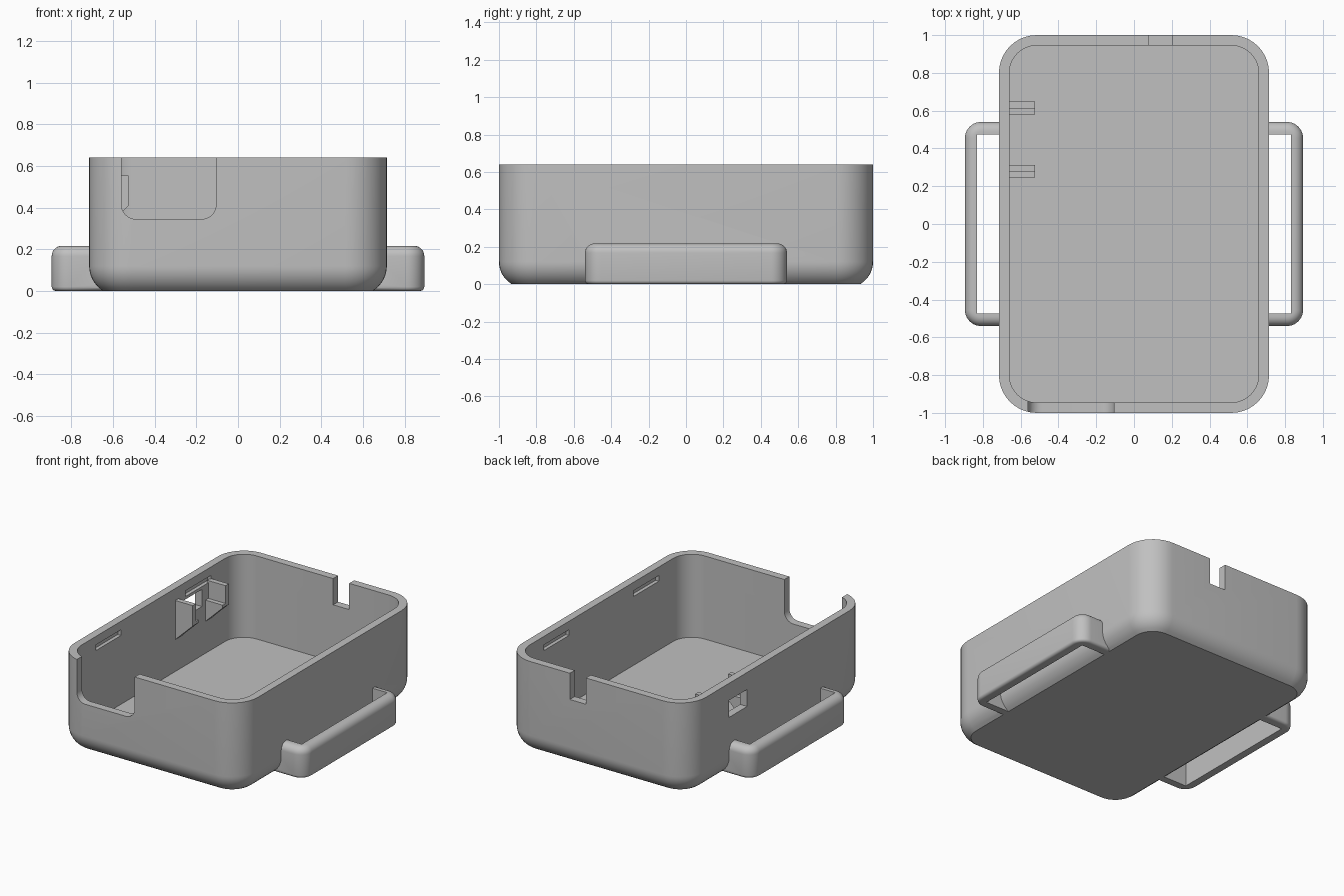
import bpy
import bmesh
import math
from mathutils import Matrix

cube = bpy.data.objects.get("Cube")
if cube:
    bpy.data.objects.remove(cube, do_unlink=True)

grey = bpy.data.materials.new("light_grey_plastic")
grey.use_nodes = True
GREY = (0.53, 0.53, 0.53, 1)
grey.diffuse_color = GREY
shader = next(n for n in grey.node_tree.nodes if n.type == 'BSDF_PRINCIPLED')
shader.inputs["Base Color"].default_value = GREY


def finish(name, bm):
    bmesh.ops.recalc_face_normals(bm, faces=bm.faces)
    mesh = bpy.data.meshes.new(name)
    bm.to_mesh(mesh)
    bm.free()
    mesh.materials.append(grey)
    obj = bpy.data.objects.new(name, mesh)
    bpy.context.collection.objects.link(obj)
    return obj


def rounded_loop(hx, hy, r, steps=10):
    """Outline of a rounded rectangle."""
    pts = []
    for quarter, (sx, sy) in enumerate([(1, 1), (-1, 1), (-1, -1), (1, -1)]):
        for i in range(steps + 1):
            a = (quarter + i / steps) * math.pi / 2
            pts.append((sx * (hx - r) + r * math.cos(a), sy * (hy - r) + r * math.sin(a)))
    return pts


def rounded_solid(name, hx, hy, r, levels, matrix=Matrix()):
    """Solid through rounded rectangles, each level being (inset, z)."""
    bm = bmesh.new()
    rings = [[bm.verts.new((x, y, z)) for x, y in rounded_loop(hx - d, hy - d, r - d)]
             for d, z in levels]
    for low, high in zip(rings, rings[1:]):
        for i in range(len(low)):
            j = (i + 1) % len(low)
            bm.faces.new((low[i], low[j], high[j], high[i]))
    bm.faces.new(rings[0])
    bm.faces.new(rings[-1])
    bm.transform(matrix)
    return finish(name, bm)


def box(name, xs, ys, zs):
    bm = bmesh.new()
    bmesh.ops.create_cube(bm, size=1)
    for v in bm.verts:
        v.co = [(a + b) / 2 + c * (b - a) for c, (a, b) in zip(v.co, (xs, ys, zs))]
    return finish(name, bm)


def combine(target, tool, operation):
    mod = target.modifiers.new("combine", 'BOOLEAN')
    mod.operation = operation
    mod.solver = 'EXACT'
    mod.object = tool
    bpy.ops.object.select_all(action='DESELECT')
    bpy.context.view_layer.objects.active = target
    target.select_set(True)
    bpy.ops.object.modifier_apply(modifier=mod.name)
    bpy.data.objects.remove(tool, do_unlink=True)


# Tray body, with a curved lower edge
HEIGHT, CURVE, RISE = 0.64, 0.14, 0.12
levels = []
for i in range(9):
    h = RISE * (1 - i / 8)
    levels.append((CURVE - math.sqrt(CURVE ** 2 - h ** 2), RISE - h))
levels.append((0, HEIGHT))
body = rounded_solid("tray_body", 0.715, 1.0, 0.2, levels)

# Side handles, cut from one slab with a rounded top edge
R, TOP, B = 0.05, 0.217, 0.02
slab = [(B * (1 - math.sin(a)), B * (1 - math.cos(a)))
        for a in (math.pi / 2 * i / 4 for i in range(5))]
slab += [(R * (1 - math.cos(a)), TOP - R + R * math.sin(a))
         for a in (math.pi / 2 * i / 8 for i in range(9))]
handles = rounded_solid("handles", 0.895, 0.54, 0.085, slab)
for side in (-1, 1):
    hole = box("handle_hole", sorted((side * 0.5, side * 0.83)), (-0.475, 0.475), (-0.1, 0.4))
    combine(handles, hole, 'DIFFERENCE')
combine(body, handles, 'UNION')

# Hollow inside
cavity = rounded_solid("cavity", 0.66, 0.945, 0.145, [(0, 0.055), (0, 0.9)])
combine(body, cavity, 'DIFFERENCE')

# Front opening with rounded lower corners
turn = Matrix.Translation((-0.3325, 0, 0.745)) @ Matrix.Rotation(math.pi / 2, 4, 'X')
opening = rounded_solid("front_opening", 0.2275, 0.4, 0.07, [(0, 0.8), (0, 1.2)], turn)
combine(body, opening, 'DIFFERENCE')

# Cable notch in the back wall and port window in the right wall
combine(body, box("back_notch", (0.08, 0.205), (0.9, 1.1), (0.455, 0.8)), 'DIFFERENCE')
combine(body, box("port_window", (-0.8, -0.6), (0.34, 0.54), (0.4, 0.52)), 'DIFFERENCE')

# Shallow lid slots inside both long walls
for side in (-1, 1):
    for y in (-0.5, 0.5):
        slot = box("lid_slot", sorted((side * 0.6, side * 0.685)),
                   (y - 0.14, y + 0.14), (0.54, 0.58))
        combine(body, slot, 'DIFFERENCE')

bpy.ops.object.select_all(action='DESELECT')
body.select_set(True)
bpy.context.view_layer.objects.active = body
bpy.ops.object.shade_smooth_by_angle(angle=math.radians(30))


# Board supports: a tall cheek and a lower ledge, both with a sloped underside
def bracket(name, top, y0, y1):
    bm = bmesh.new()
    profile = [(-0.67, top), (-0.525, top), (-0.525, 0.41), (-0.67, 0.27)]
    face = bm.faces.new([bm.verts.new((x, y0, z)) for x, z in profile])
    out = bmesh.ops.extrude_face_region(bm, geom=[face])["geom"]
    bmesh.ops.translate(bm, vec=(0, y1 - y0, 0),
                        verts=[v for v in out if isinstance(v, bmesh.types.BMVert)])
    # Keep the starting face so the solid stays closed
    if not face.is_valid or any(e.is_boundary for e in bm.edges):
        bmesh.ops.holes_fill(bm, edges=[e for e in bm.edges if e.is_boundary])
    return finish(name, bm)


for label, outer, middle, inner in (("front", 0.245, 0.28, 0.312), ("back", 0.648, 0.612, 0.58)):
    bracket(label + "_support_cheek", 0.555, outer, middle)
    bracket(label + "_support_ledge", 0.43, middle, inner)
